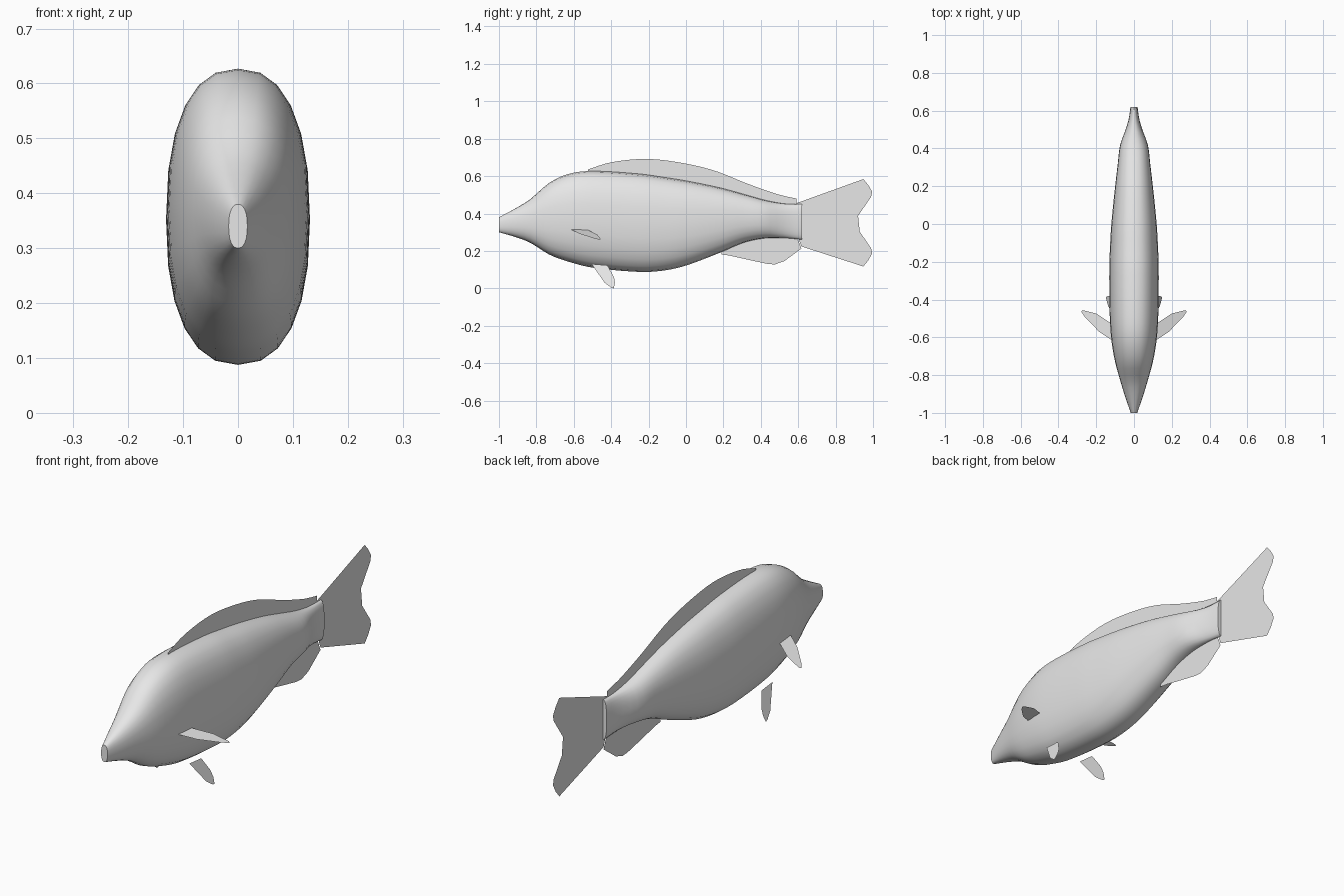
import bpy
import bmesh
from math import sin, cos, pi, radians, copysign

cube = bpy.data.objects.get("Cube")
if cube:
    bpy.data.objects.remove(cube)

grey = bpy.data.materials.new("light grey")
grey.use_nodes = True
GREY = (0.8, 0.8, 0.8, 1)
grey.diffuse_color = GREY
grey.node_tree.nodes["Principled BSDF"].inputs["Base Color"].default_value = GREY


def curve(rows, y):
    """Smoothly interpolate rows of (y, values...) at y."""
    i = 0
    while i < len(rows) - 2 and y > rows[i + 1][0]:
        i += 1

    def slope(k, c):
        a, b = rows[max(k - 1, 0)], rows[min(k + 1, len(rows) - 1)]
        return (b[c] - a[c]) / (b[0] - a[0])

    p, q = rows[i], rows[i + 1]
    h = q[0] - p[0]
    t = (y - p[0]) / h
    u = 1 - t
    return [u * u * (1 + 2 * t) * p[c] + t * t * (1 + 2 * u) * q[c]
            + h * t * u * (u * slope(i, c) - t * slope(i + 1, c))
            for c in range(1, len(p))]


def sample(rows, count):
    start, end = rows[0][0], rows[-1][0]
    ys = [start + (end - start) * k / count for k in range(count + 1)]
    return [(y, *curve(rows, y)) for y in ys]


def finish(name, bm):
    mesh = bpy.data.meshes.new(name)
    bm.to_mesh(mesh)
    bm.free()
    mesh.materials.append(grey)
    obj = bpy.data.objects.new(name, mesh)
    bpy.context.collection.objects.link(obj)
    return obj


def sheet(name, points):
    """A flat fin with no thickness."""
    bm = bmesh.new()
    face = bm.faces.new([bm.verts.new(p) for p in points])
    bmesh.ops.triangulate(bm, faces=[face])
    return finish(name, bm)


# Body stations: y, back height, belly height, half width
BODY = [
    (-1.0, .38, .30, .017), (-.92, .423, .277, .045), (-.835, .475, .245, .071),
    (-.73, .565, .18, .1), (-.62, .614, .14, .119), (-.5, .627, .111, .128),
    (-.25, .612, .088, .131), (-.12, .594, .095, .127), (0, .575, .122, .12),
    (.18, .538, .19, .102), (.31, .503, .245, .087), (.42, .472, .268, .073),
    (.5, .456, .27, .044), (.56, .45, .267, .027), (.62, .45, .26, .019),
]
SIDES = 24


def rounded(v):
    return copysign(abs(v) ** .85, v)


bm = bmesh.new()
rings = []
for y, top, low, half in sample(BODY, 48):
    rings.append([bm.verts.new((half * rounded(sin(2 * pi * k / SIDES)), y,
                                (top + low) / 2 + (top - low) / 2 * rounded(cos(2 * pi * k / SIDES))))
                  for k in range(SIDES)])
for a, b in zip(rings, rings[1:]):
    for k in range(SIDES):
        n = (k + 1) % SIDES
        bm.faces.new((a[k], a[n], b[n], b[k]))
bm.faces.new(rings[0])
bm.faces.new(rings[-1])
bmesh.ops.recalc_face_normals(bm, faces=bm.faces)
body = finish("body", bm)
bpy.ops.object.select_all(action='DESELECT')
body.select_set(True)
bpy.context.view_layer.objects.active = body
bpy.ops.object.shade_smooth_by_angle(angle=radians(40))

# Dorsal fin: curved upper edge, lower edge sunk into the back
DORSAL = [(-.525, .635), (-.41, .672), (-.22, .692), (-.035, .673),
          (.15, .63), (.34, .555), (.5, .5), (.59, .48)]
upper = sample(DORSAL, 24)
lower = [(y, curve(BODY, y)[0] - .02) for y, z in reversed(upper)]
sheet("dorsal_fin", [(0, y, z) for y, z in upper + lower])

# Anal fin
ANAL = [(.19, .22), (.19, .181), (.23, .176), (.35, .149), (.44, .13), (.475, .128),
        (.525, .145), (.617, .213), (.605, .235), (.59, .28), (.4, .29)]
sheet("anal_fin", [(0, y, z) for y, z in ANAL])

# Forked tail fin
TAIL = [(.59, .455), (.948, .584), (.975, .552), (.995, .517), (.99, .49), (.92, .388),
        (.9, .352), (.92, .316), (.99, .214), (.995, .187), (.975, .15), (.948, .117),
        (.617, .224), (.59, .3)]
sheet("tail_fin", [(0, y, z) for y, z in TAIL])

# Paired fins, each lying in a slanted plane
PECTORAL = [(.118, -.615), (.185, -.57), (.262, -.49), (.28, -.463), (.272, -.456),
            (.2, -.474), (.118, -.528)]
PELVIC = [(-.505, .13), (-.42, .123), (-.385, .06), (-.38, .03), (-.386, .0),
          (-.4, .004), (-.435, .03)]
for side, s in (("left", 1), ("right", -1)):
    sheet(side + "_pectoral_fin", [(s * x, y, .314 - (x - .12) * .335) for x, y in PECTORAL])
    sheet(side + "_pelvic_fin", [(s * (.1 + (.127 - z) * .378), y, z) for y, z in PELVIC])
